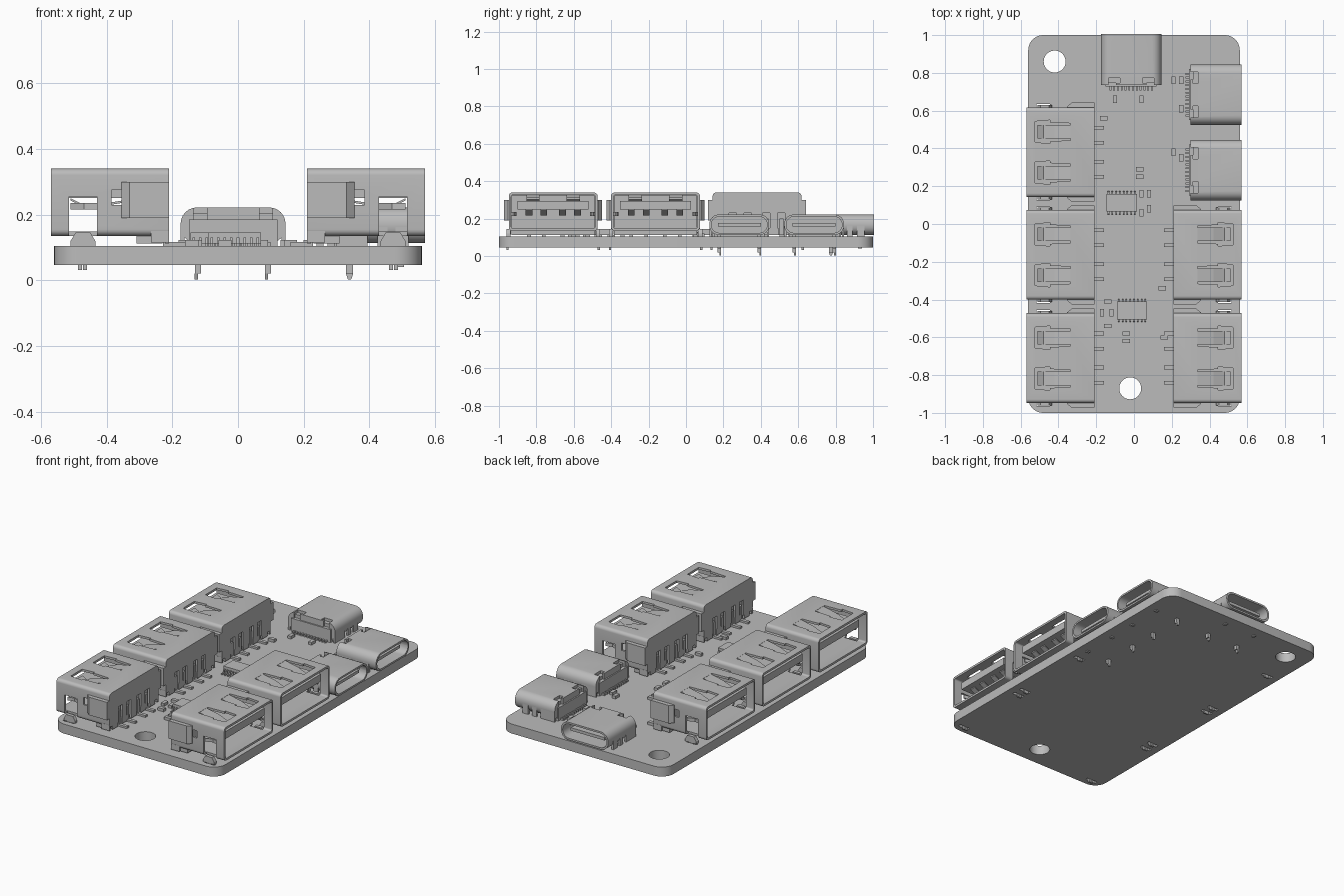
import bpy, bmesh, math
from mathutils import Matrix, Vector

cube = bpy.data.objects.get("Cube")
if cube:
    bpy.data.objects.remove(cube)

grey = bpy.data.materials.new("plain_grey")
grey.use_nodes = True
grey.diffuse_color = (0.5, 0.5, 0.5, 1)
grey.node_tree.nodes["Principled BSDF"].inputs["Base Color"].default_value = (0.5, 0.5, 0.5, 1)

TOP = 0.105      # upper board surface
BOTTOM = 0.047


def box(bm, x0, x1, y0, y1, z0, z1):
    prism(bm, [(x0, y0, z0), (x1, y0, z0), (x1, y1, z0), (x0, y1, z0)], (0, 0, z1 - z0))


def prism(bm, pts, vec):
    face = bm.faces.new([bm.verts.new(p) for p in pts])
    ext = bmesh.ops.extrude_face_region(bm, geom=[face])
    moved = [g for g in ext["geom"] if isinstance(g, bmesh.types.BMVert)]
    bmesh.ops.translate(bm, verts=moved, vec=Vector(vec))


def rounded(w, h, r, n=6):
    """Rounded rectangle outline centred on the origin."""
    out = []
    for k, (sx, sy) in enumerate([(1, 1), (-1, 1), (-1, -1), (1, -1)]):
        for i in range(n + 1):
            a = math.pi / 2 * (k + i / n)
            out.append((sx * (w / 2 - r) + r * math.cos(a), sy * (h / 2 - r) + r * math.sin(a)))
    return out


def tube(bm, w, z0, z1, r, u0, u1):
    mid = (z0 + z1) / 2
    prism(bm, [(u0, v, z + mid) for v, z in rounded(w, z1 - z0, r)], (u1 - u0, 0, 0))


def make(name, bm, smooth=False):
    bmesh.ops.recalc_face_normals(bm, faces=bm.faces)
    mesh = bpy.data.meshes.new(name)
    bm.to_mesh(mesh)
    bm.free()
    mesh.materials.append(grey)
    ob = bpy.data.objects.new(name, mesh)
    bpy.context.collection.objects.link(ob)
    return ob


def cut(ob, bm):
    """Subtract the cutter mesh, then discard the cutter."""
    cutter = make("cutter", bm)
    cutter.hide_render = True
    mod = ob.modifiers.new("cut", "BOOLEAN")
    mod.operation, mod.solver, mod.object = "DIFFERENCE", "EXACT", cutter
    mod.use_self = True
    deps = bpy.context.evaluated_depsgraph_get()
    mesh = bpy.data.meshes.new_from_object(ob.evaluated_get(deps))
    ob.modifiers.clear()
    ob.data = mesh
    bpy.data.objects.remove(cutter)


def soften(ob):
    bpy.ops.object.select_all(action="DESELECT")
    ob.select_set(True)
    bpy.context.view_layer.objects.active = ob
    bpy.ops.object.shade_smooth_by_angle(angle=math.radians(35))


def place(parts, spots):
    """Put the first copy in place and link the rest; each spot is x, y, turn."""
    for ob in parts:
        for i, (x, y, turn) in enumerate(spots):
            copy = ob if i == 0 else ob.copy()
            if i:
                bpy.context.collection.objects.link(copy)
            copy.matrix_world = Matrix.Translation((x, y, 0)) @ Matrix.Rotation(turn, 4, "Z")


# Port positions: the origin is the rear edge, local +x is the opening
A_SPOTS = [(-0.21, y, math.pi) for y in (0.38, -0.163, -0.71)] + [(0.21, y, 0) for y in (-0.163, -0.71)]
C_SPOTS = [(0.3, 0.285, 0), (0.3, 0.685, 0), (-0.015, 0.735, math.pi / 2)]

# Circuit board with mounting holes and slots for the port legs
bm = bmesh.new()
prism(bm, [(x, y, BOTTOM) for x, y in rounded(1.12, 2, 0.08, 10)], (0, 0, TOP - BOTTOM))
board = make("circuit_board", bm)
bm = bmesh.new()
for x, y in ((-0.42, 0.86), (-0.02, -0.87)):
    bmesh.ops.create_cone(bm, cap_ends=True, segments=40, radius1=0.058, radius2=0.058, depth=0.3,
                          matrix=Matrix.Translation((x, y, 0.08)))
for x, y, turn in A_SPOTS:
    for s in (-1, 1):
        cx = x + 0.27 * math.cos(turn)
        box(bm, cx - 0.035, cx + 0.035, y + s * 0.244 - 0.01, y + s * 0.244 + 0.01, 0, 0.2)
cut(board, bm)
soften(board)

# Large port: folded metal shell
bm = bmesh.new()
tube(bm, 0.475, 0.135, 0.34, 0.02, 0, 0.36)
shell = make("large_port_shell", bm)
bm = bmesh.new()
tube(bm, 0.449, 0.148, 0.327, 0.01, 0.013, 0.5)
cut(shell, bm)
bm = bmesh.new()
for s in (-1, 1):
    c = s * 0.108
    prism(bm, [(0.125, c - 0.045, 0.3), (0.125, c + 0.045, 0.3), (0.235, c + 0.05, 0.3), (0.235, c + 0.062, 0.3),
               (0.315, c + 0.055, 0.3), (0.315, c - 0.055, 0.3), (0.235, c - 0.062, 0.3), (0.235, c - 0.05, 0.3)],
          (0, 0, 0.1))
    box(bm, 0.22, 0.305, s * 0.21, s * 0.26, 0.1, 0.255)
    box(bm, 0.12, 0.175, s * 0.21, s * 0.26, 0.23, 0.275)
for v in (-0.13, -0.05, 0.05, 0.13):
    box(bm, -0.05, 0.05, v - 0.02, v + 0.02, 0.1, 0.23)
cut(shell, bm)
soften(shell)

# Large port: spring fingers, side flaps, skirt and legs
bm = bmesh.new()
for s in (-1, 1):
    c = s * 0.108
    arc = [(0.12, 0.34), (0.21, 0.322), (0.27, 0.298), (0.3, 0.312)]
    prism(bm, [(u, c - 0.036, z) for u, z in arc] + [(u, c - 0.036, z - 0.01) for u, z in reversed(arc)],
          (0, 0.072, 0))
    wing = [(0, 0.235), (0.145, 0.235), (0.145, 0.242), (0.12, 0.262), (0, 0.262)]
    prism(bm, [(u, s * v, 0.19) for u, v in wing], (0, 0, 0.11))
    box(bm, 0, 0.055, s * 0.225, s * 0.2375, 0.115, 0.15)
    side = [(0.18, 0.236), (0.26, 0.205), (0.3, 0.215)]
    prism(bm, [(u, s * v, 0.215) for u, v in side] + [(u, s * (v - 0.008), 0.215) for u, v in reversed(side)],
          (0, 0, 0.02))
    hook = [(0.225, TOP), (0.3, TOP), (0.3, 0.12), (0.285, 0.145), (0.24, 0.145), (0.225, 0.12)]
    prism(bm, [(u, s * 0.228, z) for u, z in hook], (0, s * 0.022, 0))
    for u in (0.25, 0.265):
        box(bm, u, u + 0.012, s * 0.238, s * 0.25, 0.032, 0.12)
for v in (-0.18, -0.09, 0, 0.09, 0.18):
    box(bm, 0, 0.013, v - 0.025, v + 0.025, 0.112, 0.15)
fittings = make("large_port_springs_and_legs", bm)

# Large port: insulator, tongue and contacts
bm = bmesh.new()
box(bm, 0.02, 0.1, -0.222, 0.222, 0.112, 0.325)
box(bm, 0.1, 0.335, -0.19, 0.19, 0.25, 0.295)
insulator = make("large_port_insulator", bm)
bm = bmesh.new()
for v in (-0.13, -0.05, 0.05, 0.13):
    bend = [(0.1, 0.25), (0.25, 0.225), (0.3, 0.25)]
    prism(bm, [(u, v - 0.018, z) for u, z in bend] + [(u, v - 0.018, z - 0.007) for u, z in reversed(bend)],
          (0, 0.036, 0))
    box(bm, 0.004, 0.018, v - 0.01, v + 0.01, 0.108, 0.2)
    box(bm, -0.05, 0.018, v - 0.01, v + 0.01, TOP, 0.117)
contacts = make("large_port_contacts", bm)
place([shell, fittings, insulator, contacts], A_SPOTS)

# Small port: rounded shell with stamped notches at the rear
bm = bmesh.new()
tube(bm, 0.32, 0.113, 0.222, 0.05, 0, 0.27)
small = make("small_port_shell", bm)
bm = bmesh.new()
tube(bm, 0.298, 0.124, 0.211, 0.042, 0.1, 0.4)
for s in (-1, 1):
    box(bm, 0.012, 0.038, s * 0.09 - 0.03, s * 0.09 + 0.03, 0.205, 0.3)
    box(bm, -0.1, 0.012, s * 0.1 - 0.02, s * 0.1 + 0.02, 0.185, 0.3)
cut(small, bm)
soften(small)

# Small port: side skirts, through-board pins, rear plate, tongue and contacts
bm = bmesh.new()
for s in (-1, 1):
    for u0, u1 in ((0.0, 0.095), (0.125, 0.155), (0.18, 0.22)):
        box(bm, u0, u1, s * 0.148, s * 0.16, TOP, 0.168)
    for u, low in ((0.04, 0.02), (0.195, 0.04)):
        box(bm, u - 0.011, u + 0.011, s * 0.107 - 0.009, s * 0.107 + 0.009, low, TOP + 0.01)
    u = 0.04
    prism(bm, [(u - 0.011, s * 0.107, 0.02), (u + 0.011, s * 0.107, 0.02), (u + 0.005, s * 0.107, 0.003),
               (u - 0.005, s * 0.107, 0.003)], (0, 0.01, 0))
box(bm, -0.008, 0.01, -0.135, 0.135, TOP, 0.185)
box(bm, 0.09, 0.24, -0.115, 0.115, 0.158, 0.176)
for i in range(12):
    v = -0.11 + i * 0.02
    box(bm, -0.028, 0, v - 0.005, v + 0.005, TOP, 0.115)
legs = make("small_port_legs_and_tongue", bm)
place([small, legs], C_SPOTS)

# Controller chips with gull-wing leads along both long sides
for name, cx, cy in (("upper_chip", -0.065, 0.112), ("lower_chip", -0.01, -0.458)):
    bm = bmesh.new()
    box(bm, cx - 0.08, cx + 0.08, cy - 0.047, cy + 0.047, 0.112, 0.145)
    for i in range(8):
        x = cx - 0.07 + i * 0.02
        for s in (-1, 1):
            lead = [(0.045, 0.13), (0.058, 0.13), (0.062, 0.112), (0.078, 0.112), (0.078, TOP),
                    (0.055, TOP), (0.052, 0.123), (0.045, 0.123)]
            prism(bm, [(x - 0.004, cy + s * v, z) for v, z in lead], (0.008, 0, 0))
    make(name, bm)

# Small surface-mounted parts, upright or lying
UPRIGHT = [(-0.1, 0.66), (0.04, 0.66), (0.21, 0.76), (0.25, 0.76), (0.25, 0.61), (0.21, 0.38), (0.25, 0.35),
           (0.04, 0.16), (0.08, 0.16), (0.08, 0.08), (0.04, 0.06), (-0.17, -0.47), (-0.12, -0.47)]
LYING = [(-0.16, 0.56), (0.03, 0.29), (0.03, 0.25), (0.15, -0.34), (-0.14, -0.41), (-0.14, -0.54),
         (-0.04, -0.58), (-0.04, -0.62), (0.16, -0.6)]
bm = bmesh.new()
for spots, w, h in ((UPRIGHT, 0.011, 0.02), (LYING, 0.02, 0.011)):
    for x, y in spots:
        box(bm, x - w, x + w, y - h, y + h, TOP, 0.122)
make("surface_components", bm)
